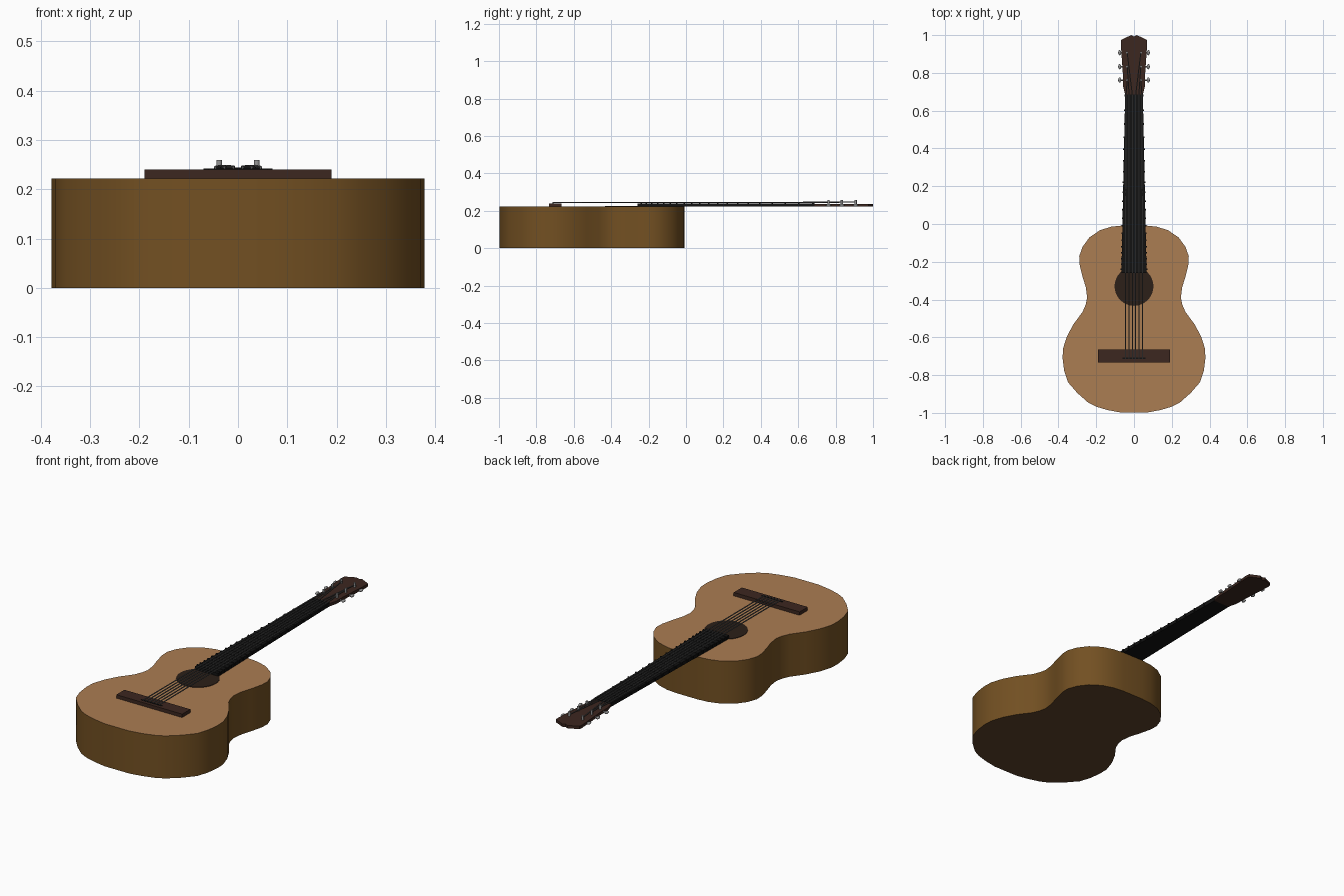
import bpy, bmesh, math
from mathutils import Vector

if "Cube" in bpy.data.objects:
    bpy.data.objects.remove(bpy.data.objects["Cube"])

def mat(name, r, g, b):
    m = bpy.data.materials.new(name)
    m.diffuse_color = (r, g, b, 1)
    m.use_nodes = True
    m.node_tree.nodes["Principled BSDF"].inputs["Base Color"].default_value = m.diffuse_color
    return m

TOP = mat("light_wood", 0.41, 0.205, 0.085)
SIDE = mat("side_wood", 0.17, 0.08, 0.016)
BACK = mat("back_wood", 0.11, 0.055, 0.024)
DARK = mat("dark_wood", 0.045, 0.02, 0.014)
HOLE = mat("hole_brown", 0.025, 0.014, 0.009)
BLACK = mat("ebony", 0.006, 0.006, 0.006)
STEEL = mat("steel", 0.3, 0.3, 0.3)
STRING = mat("string_grey", 0.09, 0.09, 0.09)

def finish(name, bm, mats, smooth=None):
    bmesh.ops.recalc_face_normals(bm, faces=bm.faces)
    me = bpy.data.meshes.new(name)
    bm.to_mesh(me)
    bm.free()
    for m in mats:
        me.materials.append(m)
    ob = bpy.data.objects.new(name, me)
    bpy.context.collection.objects.link(ob)
    if smooth:
        bpy.context.view_layer.objects.active = ob
        ob.select_set(True)
        bpy.ops.object.shade_smooth_by_angle(angle=math.radians(smooth))
        ob.select_set(False)
    return ob

def slab(name, half, z0, z1, mats, smooth=None):
    """Extrude a half outline (right side, top to bottom) mirrored in x."""
    pts = half + [(-x, y) for x, y in reversed(half) if x > 0]
    bm = bmesh.new()
    f = bm.faces.new([bm.verts.new((x, y, z0)) for x, y in pts])
    up = bmesh.ops.extrude_face_region(bm, geom=[f])["geom"]
    bmesh.ops.translate(bm, vec=(0, 0, z1 - z0),
                        verts=[v for v in up if isinstance(v, bmesh.types.BMVert)])
    bmesh.ops.recalc_face_normals(bm, faces=bm.faces)
    if len(mats) == 3:
        for f in bm.faces:
            f.material_index = 1 if f.normal.z > .9 else 2 if f.normal.z < -.9 else 0
    return finish(name, bm, mats, smooth)

def rod(name, p, q, r, m, n=12):
    p, q = Vector(p), Vector(q)
    bm = bmesh.new()
    bmesh.ops.create_cone(bm, cap_ends=True, segments=n, radius1=r, radius2=r, depth=(q - p).length)
    bm.transform((q - p).to_track_quat('Z', 'Y').to_matrix().to_4x4())
    bmesh.ops.translate(bm, vec=(p + q) / 2, verts=bm.verts)
    return finish(name, bm, [m], 40)

# Body
body = [(0.06, -0.008), (0.12, -0.014), (0.18, -0.033), (0.235, -0.07), (0.272, -0.12),
        (0.29, -0.17), (0.288, -0.215), (0.272, -0.28), (0.255, -0.335), (0.248, -0.39),
        (0.255, -0.425), (0.272, -0.465), (0.32, -0.53), (0.355, -0.595), (0.376, -0.66),
        (0.378, -0.71), (0.37, -0.775), (0.35, -0.837), (0.3, -0.895), (0.243, -0.945),
        (0.2, -0.967), (0.14, -0.985), (0.07, -0.998)]
slab("body", body, 0, 0.222, [SIDE, TOP, BACK], 35)

# Sound hole disc
rod("sound_hole", (0, -0.33, 0.215), (0, -0.33, 0.2245), 0.103, HOLE, 32)

# Bridge and saddle
slab("bridge", [(0.19, -0.665), (0.19, -0.732)], 0.22, 0.24, [DARK])
slab("saddle", [(0.06, -0.708), (0.06, -0.714)], 0.235, 0.242, [BLACK])

# Neck with fretboard, nut and frets
NUT, SCALE = 0.68, 1.38
def width(y):
    return 0.047 + (NUT - y) * 0.021
slab("neck", [(width(NUT), NUT), (width(-0.26), -0.26)], 0.222, 0.24, [BLACK])
slab("nut", [(0.049, NUT + 0.006), (0.049, NUT - 0.006)], 0.225, 0.244, [BLACK])
for i in range(1, 20):
    y = NUT - SCALE * (1 - 2 ** (-i / 12))
    w = width(y) + 0.004
    slab(f"fret_{i}", [(w, y + 0.004), (w, y - 0.004)], 0.226, 0.242, [BLACK])

# Headstock
head = [(0, 0.993), (0.015, 1.0), (0.068, 0.975), (0.07, 0.955), (0.058, 0.78), (0.058, 0.73),
        (0.047, 0.685), (0.047, 0.66)]
slab("headstock", head, 0.222, 0.237, [DARK])

# Tuners and strings
for s, side in ((-1, "left"), (1, "right")):
    for i, y in enumerate((0.762, 0.833, 0.907)):
        tag = f"{side}_{i + 1}"
        rod("post_" + tag, (s * .038, y, .23), (s * .038, y, .259), 0.006, STEEL)
        rod("peg_shaft_" + tag, (s * .045, y, .23), (s * .076, y, .23), 0.004, STEEL, 8)
        bm = bmesh.new()
        bmesh.ops.create_uvsphere(bm, u_segments=12, v_segments=8, radius=1)
        bmesh.ops.scale(bm, vec=(0.008, 0.014, 0.007), verts=bm.verts)
        bmesh.ops.translate(bm, vec=(s * 0.076, y, 0.23), verts=bm.verts)
        finish("peg_button_" + tag, bm, [STEEL], 40)
        x = s * (0.046 - 0.0184 * i)
        rod("string_" + tag, (x, -0.715, 0.2445), (x * 0.92, NUT, 0.2455), 0.003, STRING, 6)
        rod("string_end_" + tag, (x * 0.92, NUT, 0.2455), (s * 0.036, y, 0.2465), 0.003, STRING, 6)
